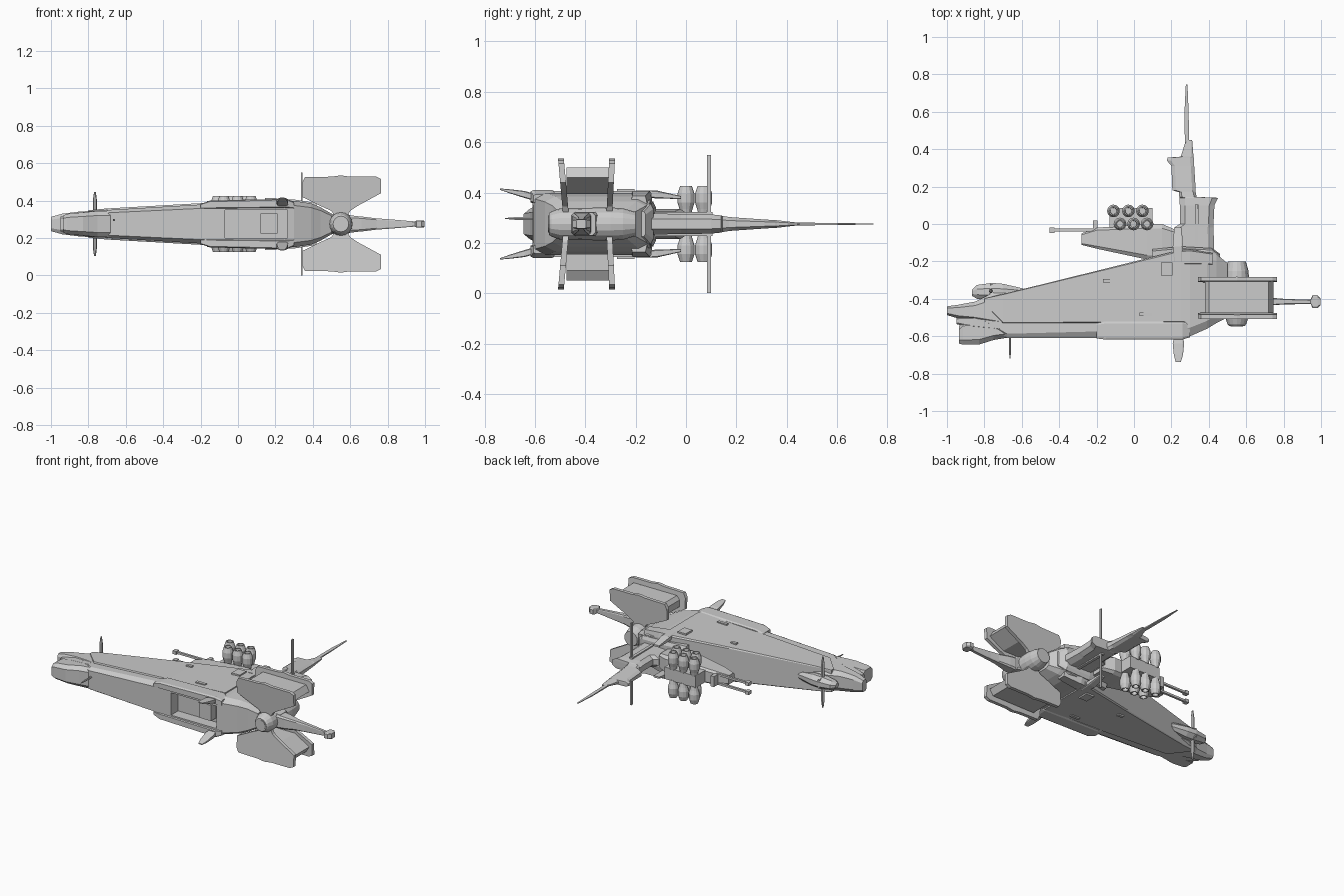
import bpy, bmesh, math
from mathutils import Vector

ZC = 0.275  # the ship is mirrored about this height


def make(name, bm):
    bmesh.ops.recalc_face_normals(bm, faces=bm.faces)
    me = bpy.data.meshes.new(name)
    bm.to_mesh(me)
    bm.free()
    ob = bpy.data.objects.new(name, me)
    bpy.context.collection.objects.link(ob)
    return ob


def skin(name, rings):
    bm = bmesh.new()
    vs = [[bm.verts.new(p) for p in r] for r in rings]
    n = len(rings[0])
    for r0, r1 in zip(vs, vs[1:]):
        for i in range(n):
            bm.faces.new((r0[i], r0[(i + 1) % n], r1[(i + 1) % n], r1[i]))
    bm.faces.new(vs[0])
    bm.faces.new(vs[-1])
    return make(name, bm)


def loft(name, secs, axis='x', c=0.12, k=0.75):
    """Octagonal sections: position, low side, high side, half height, optional z offset."""
    rings = []
    for s in secs:
        p, a, b, h = s[:4]
        z = ZC + (s[4] if len(s) > 4 else 0)
        d = c * (b - a)
        prof = [(a, -k*h), (a+d, -h), (b-d, -h), (b, -k*h), (b, k*h), (b-d, h), (a+d, h), (a, k*h)]
        rings.append([(p, q, z+w) if axis == 'x' else (q, p, z+w) for q, w in prof])
    return skin(name, rings)


def box(name, x0, x1, y0, y1, z0, z1):
    return skin(name, [[(x0, y0, z), (x1, y0, z), (x1, y1, z), (x0, y1, z)] for z in (z0, z1)])


def slab(name, pts, ys, s):
    """x-z outline spread along y, s mirrors it below the centre plane."""
    return skin(name, [[(x, y0 + t*(z-ZC), ZC + s*(z-ZC)) for x, z in pts] for y0, t in ys])


def turned(name, prof, axis, centre, n=12):
    rings = []
    for p, r in prof:
        ring = []
        for i in range(n):
            u = r*math.cos(2*math.pi*i/n)
            v = r*math.sin(2*math.pi*i/n)
            o = Vector((u, v, p)) if axis == 'z' else Vector((u, p, v))
            ring.append(o + Vector(centre))
        rings.append(ring)
    return skin(name, rings)


# main hull with the open cargo bay in its front side
hull = loft('hull', [(-.80, -.53, -.40, .066), (-.68, -.61, -.378, .076), (-.15, -.61, -.243, .107),
                     (.25, -.61, -.143, .124), (.30, -.60, -.14, .124), (.39, -.56, -.14, .11),
                     (.44, -.53, -.16, .09), (.50, -.5, -.21, .055)], c=.1, k=.8)
cutter = box('bay_cutter', -.07, .265, -.8, -.535, ZC-.075, ZC+.075)
cutter.hide_render = True
cutter.hide_set(True)
mod = hull.modifiers.new('bay', 'BOOLEAN')
mod.object = cutter
mod.solver = 'EXACT'
box('bay_crate', .12, .21, -.585, -.52, ZC-.05, ZC+.055)

# raised armour plate on both broad faces
loft('armour_plate', [(-.80, -.425, -.398, .074), (-.70, -.53, -.374, .083), (-.15, -.53, -.238, .114),
                      (.25, -.53, -.138, .132), (.27, -.53, -.138, .132)], c=.02, k=.93)
loft('rear_armour_plate', [(.26, -.22, -.138, .132), (.30, -.22, -.135, .131), (.42, -.22, -.155, .112)], c=.1)
loft('shoulder', [(.10, -.215, -.135, .09), (.25, -.21, -.12, .09), (.42, -.21, -.13, .08), (.46, -.22, -.16, .05)])

for s, side in ((1, 'upper'), (-1, 'lower')):
    # bay frame
    loft(side + '_bay_frame', [(-.20, -.612, -.53, .012, s*.095), (-.15, -.618, -.52, .022, s*.103),
                               (.26, -.618, -.52, .025, s*.11), (.30, -.605, -.53, .018, s*.1)])
    # surface hatches
    for i, (x, y, w, d, z) in enumerate([(.175, -.24, .03, .035, .132), (-.145, -.303, .02, .01, .116),
                                         (.065, -.483, .035, .01, .124)]):
        box(f'{side}_hatch_{i}', x-w, x+w, y-d, y+d, ZC+s*(z-.03), ZC+s*(z+.007))
    # front spikes and rear fins
    loft(side + '_front_spike', [(-.58, .22, .26, .014, s*.10), (-.64, .207, .268, .014, s*.117),
                                 (-.70, .213, .262, .008, s*.13), (-.738, .223, .25, .003, s*.138)], 'y')
    loft(side + '_rear_fin', [(-.20, .215, .255, .014, s*.12), (-.12, .207, .262, .016, s*.118),
                              (-.02, .215, .255, .006, s*.105)], 'y')
    # engine wing: channel floor and two flared end plates
    floor = [(.38, .475), (.40, .50), (.72, .50), (.745, .46), (.64, .395), (.44, .395), (.38, .43)]
    slab(side + '_wing_floor', floor, [(-.475, 0), (-.305, 0)], s)
    plate = [(.342, .495), (.358, .525), (.50, .528), (.55, .535), (.60, .528), (.74, .528), (.765, .515),
             (.765, .44), (.64, .372), (.60, .345), (.575, .30), (.525, .30), (.50, .345), (.44, .372), (.342, .42)]
    slab(side + '_wing_front_plate', plate, [(-.485, -.09), (-.462, -.09)], s)
    slab(side + '_wing_back_plate', plate, [(-.295, .05), (-.318, .05)], s)
    # gun barrel
    box(side + '_gun_barrel', -.45, -.15, -.04, -.025, ZC+s*.03-.007, ZC+s*.03+.007)
    box(side + '_gun_muzzle', -.453, -.425, -.048, -.018, ZC+s*.03-.011, ZC+s*.03+.011)
    # rocket cluster
    for j, (y, xs) in enumerate([(.07, (-.11, -.03, .045)), (0.0, (-.075, -.002, .07))]):
        for i, x in enumerate(xs):
            turned(f'{side}_rocket_{j}_{i}',
                   [(s*.035, .02), (s*.06, .026), (s*.085, .034), (s*.12, .034), (s*.15, .024),
                    (s*.15, .018), (s*.13, .017)], 'z', (x, y, ZC))

# rocket rack and weapon pylon
box('rocket_rack', -.13, .10, -.03, .085, ZC-.04, ZC+.04)
loft('weapon_pylon', [(-.28, -.112, -.05, .03), (-.20, -.132, -.02, .045), (.07, -.19, .0, .06),
                      (.15, -.19, -.0, .06), (.22, -.15, -.03, .05)])
box('pylon_sight', -.22, -.195, -.03, .02, ZC-.035, ZC+.035)

# nose: centre beak, chin block and side pod
loft('nose_beak', [(-1, -.487, -.44, .038), (-.94, -.505, -.432, .055), (-.85, -.52, -.415, .066),
                   (-.76, -.55, -.37, .072), (-.62, -.58, -.37, .075)], c=.2, k=.6)
loft('nose_middle', [(-.95, -.535, -.50, .04), (-.86, -.56, -.49, .06), (-.72, -.58, -.48, .073)], c=.2)
loft('nose_chin', [(-.935, -.64, -.545, .045), (-.915, -.645, -.52, .054), (-.83, -.645, -.51, .062),
                   (-.75, -.62, -.50, .07), (-.63, -.60, -.5, .072)], c=.2, k=.65)
loft('nose_pod', [(-.865, -.385, -.35, .015), (-.84, -.40, -.326, .03), (-.76, -.41, -.315, .04),
                  (-.70, -.41, -.32, .04), (-.59, -.38, -.345, .025)], c=.3, k=.4)
loft('nose_mast', [(-.32, -.767, -.753, .03), (-.375, -.772, -.748, .05)], 'y')
for s, side in ((1, 'upper'), (-1, 'lower')):
    turned(side + '_nose_aerial', [(0, .012), (s*.125, .011), (s*.17, .005)], 'z', (-.765, -.358, ZC), 6)
turned('front_aerial', [(-.72, .002), (-.68, .006), (-.58, .006)], 'y', (-.663, 0, ZC+.022), 6)

# engine spindle, hub and tail boom
turned('engine_spindle', [(-.545, .042), (-.535, .05), (-.50, .062), (-.30, .066), (-.25, .062), (-.2, .048)],
       'y', (.55, 0, ZC), 16)
turned('spindle_cap', [(-.548, .034), (-.53, .034)], 'y', (.55, 0, ZC), 16)
loft('engine_hub', [(.42, -.5, -.23, .085), (.50, -.46, -.30, .055), (.62, -.45, -.36, .045)])
loft('tail_boom', [(.60, -.455, -.375, .045), (.66, -.45, -.38, .04), (.74, -.435, -.395, .03),
                   (.80, -.43, -.40, .026), (.93, -.428, -.405, .015), (.96, -.428, -.405, .012)])
loft('boom_tip', [(.945, -.428, -.402, .014), (.955, -.45, -.38, .02), (.98, -.45, -.38, .02),
                  (.998, -.435, -.397, .017)])

# long rear arm with stepped outline, ending in a blade
loft('rear_arm', [(-.17, .21, .43, .042), (-.02, .215, .425, .04), (.0, .245, .425, .04), (.10, .245, .43, .038),
                  (.14, .242, .45, .034), (.145, .242, .335, .032), (.17, .24, .33, .028), (.18, .205, .33, .027),
                  (.31, .20, .322, .018), (.34, .175, .32, .016), (.355, .18, .32, .015), (.36, .25, .318, .015),
                  (.44, .275, .312, .006), (.45, .285, .31, .005)], 'y', c=.15, k=.5)
loft('arm_blade', [(.42, .272, .295, .006), (.60, .27, .292, .004), (.745, .277, .286, .002)], 'y')
box('arm_rib', .325, .345, -.14, .105, ZC-.048, ZC+.048)
box('arm_mast', .336, .344, .083, .1, 0, .55)
